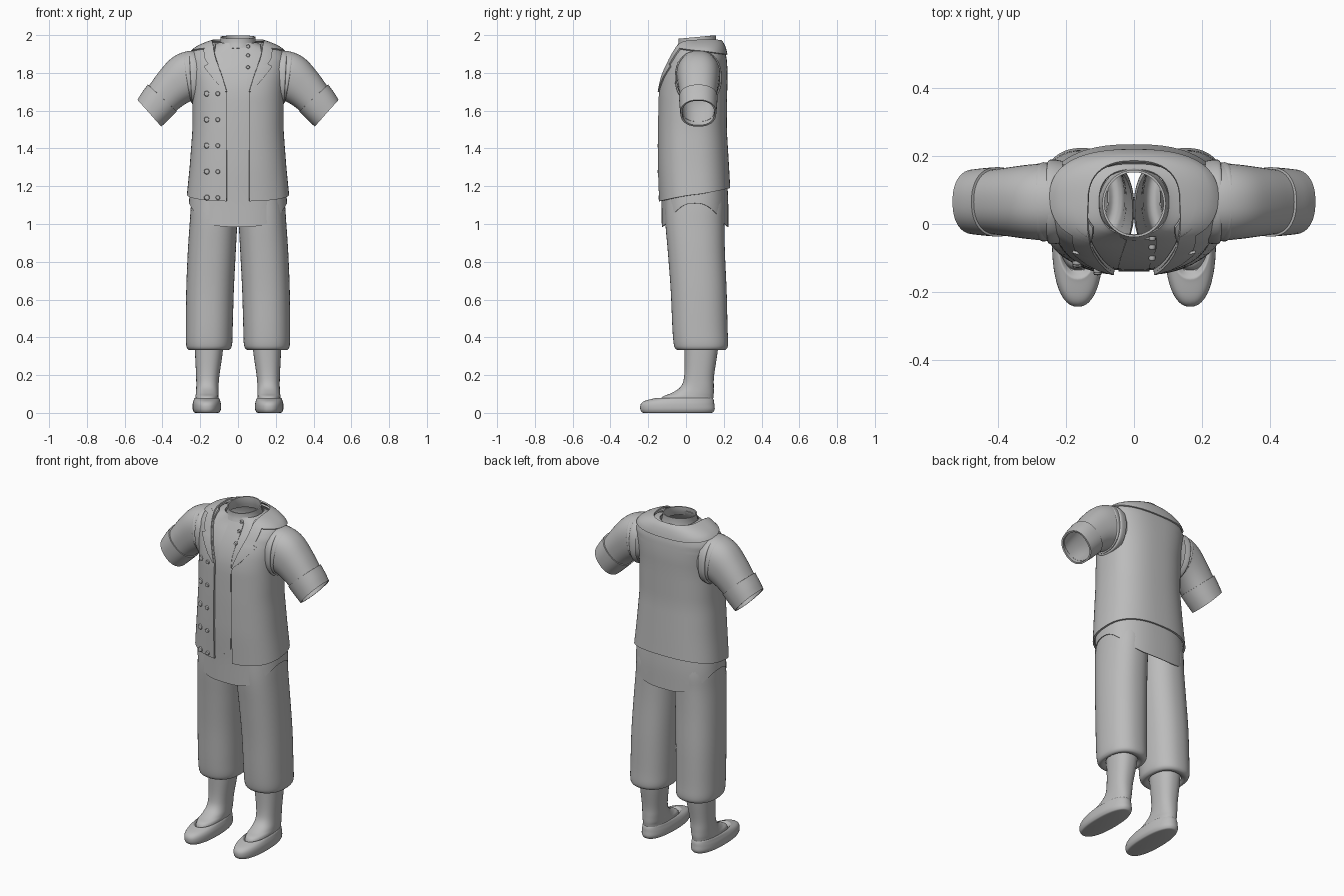
import bpy, bmesh, math
from mathutils import Vector

cube = bpy.data.objects.get("Cube")
if cube:
    bpy.data.objects.remove(cube)

mat = bpy.data.materials.new("plain_grey")
mat.use_nodes = True
GREY = (0.5, 0.5, 0.5, 1)
mat.diffuse_color = GREY
mat.node_tree.nodes["Principled BSDF"].inputs["Base Color"].default_value = GREY
parts = []
POW = 2.5  # squareness of the cross-sections


def grid(name, rows, closed=False, mirror=False, thick=0, cap=False):
    """Skin rows of points into a surface."""
    bm = bmesh.new()
    vs = [[bm.verts.new(p) for p in row] for row in rows]
    n = len(rows[0])
    for a, b in zip(vs, vs[1:]):
        for i in range(n if closed else n - 1):
            j = (i + 1) % n
            bm.faces.new((a[i], a[j], b[j], b[i]))
    if cap:
        bm.faces.new(vs[0])
        bm.faces.new(vs[-1])
    bmesh.ops.recalc_face_normals(bm, faces=bm.faces)
    mesh = bpy.data.meshes.new(name)
    bm.to_mesh(mesh)
    bm.free()
    mesh.materials.append(mat)
    ob = bpy.data.objects.new(name, mesh)
    bpy.context.collection.objects.link(ob)
    if thick:
        m = ob.modifiers.new("thickness", 'SOLIDIFY')
        m.thickness, m.offset = thick, 0
    if mirror:
        ob.modifiers.new("mirror", 'MIRROR').use_mirror_merge = False
    parts.append(ob)
    return ob


def spline(keys, steps=5):
    """Smooth curve through tuples of any length."""
    out = []
    for i in range(len(keys) - 1):
        a, b, c, d = (keys[max(0, min(k, len(keys) - 1))] for k in range(i - 1, i + 3))
        for s in range(steps):
            t = s / steps
            out.append([q + t * ((r - p) / 2 + t * (p - 2.5 * q + 2 * r - w / 2
                        + t * (1.5 * (q - r) + (w - p) / 2)))
                        for p, q, r, w in zip(a, b, c, d)])
    return out + [keys[-1]]


def oval(theta, power=POW):
    s, c = math.sin(theta), -math.cos(theta)
    return (math.copysign(abs(s) ** (2 / power), s), math.copysign(abs(c) ** (2 / power), c))


def turn(n=48):
    return [oval(math.tau * i / n, 2.3) for i in range(n)]


def upright(name, keys, **kw):
    """Loft level ovals: z, centre x, centre y, radius x, radius y."""
    rows = [[(cx + rx * u, cy + ry * v, z) for u, v in turn()]
            for z, cx, cy, rx, ry in spline(keys)]
    return grid(name, rows, closed=True, **kw)


def limb(name, keys, **kw):
    """Loft tilted ovals: x, z, downward tilt, radius across, radius in y."""
    rows = []
    for x, z, a, r, ry in spline(keys):
        rows.append([(x + r * u * math.sin(a), 0.065 + ry * v, z + r * u * math.cos(a))
                     for u, v in turn()])
    return grid(name, rows, closed=True, mirror=True, **kw)


# Torso form: z, half width, front y, back y
TORSO = [(0.9, .262, -.125, .222), (1.12, .258, -.128, .222), (1.3, .24, -.135, .212),
         (1.5, .225, -.135, .2), (1.7, .225, -.13, .202), (1.8, .235, -.11, .205),
         (1.87, .243, -.075, .2), (1.91, .22, -.05, .19), (1.94, .15, -.035, .175),
         (1.96, .09, -.03, .155)]


def lerp(keys, z):
    z = max(keys[0][0], min(z, keys[-1][0]))
    for a, b in zip(keys, keys[1:]):
        if z <= b[0]:
            t = (z - a[0]) / (b[0] - a[0])
            return [p + t * (q - p) for p, q in zip(a[1:], b[1:])]


def section(z):
    d = 0.03 if z < 1.85 else 0.008
    return [sum(v) / 3 for v in zip(*(lerp(TORSO, z + k) for k in (-d, 0, d)))]


def torso(theta, z, off=0):
    rx, yf, yb = section(z)
    u, v = oval(theta)
    lift = off * max(0, min(1, (z - 1.85) / 0.08))
    return ((rx + off) * u, (yf + yb) / 2 + ((yb - yf) / 2 + off) * v, z + lift)


def angle_at(x, z):
    r = max(-1, min(1, x / section(z)[0]))
    return math.copysign(math.asin(abs(r) ** (POW / 2)), r)


def garment(name, hem, top, edge, off, thick, rows=44, cols=72):
    """Sheet around the torso, open in front where edge(z) is above zero."""
    out = []
    for i in range(rows + 1):
        v = 1 - (1 - i / rows) ** 1.6
        z0 = hem(0) + v * (top - hem(0))
        a = angle_at(edge(z0), z0)
        row = []
        for j in range(cols + 1):
            th = a + (math.tau - 2 * a) * j / cols
            row.append(torso(th, hem(th) + v * (top - hem(th)), off))
        out.append(row)
    return grid(name, out, thick=thick)


def panel(name, keys, off, mirror=False, thick=0.008):
    """Strip lying on the chest: z, inner x, outer x."""
    rows = [[torso(angle_at(a + (b - a) * k / 8, z), z, off) for k in range(9)]
            for z, a, b in keys]
    return grid(name, rows, thick=thick, mirror=mirror)


# Shirt with curved tails, waistcoat over it
garment("shirt", lambda t: 0.985 + 0.125 * abs(math.sin(t)) ** 3, 1.958, lambda z: 0, 0, 0.004)
OPENING = [(1.0, .058), (1.7, .055), (1.8, .085), (1.9, .12), (1.95, .11)]
garment("waistcoat", lambda t: 1.155 - 0.035 * math.cos(t), 1.945,
        lambda z: lerp(OPENING, z)[0], 0.011, 0.01)
garment("back_collar", lambda t: 1.902 + 0.015 * math.cos(t), 1.952,
        lambda z: 0.115, 0.02, 0.008, rows=8)
panel("lapel", [(1.7, .054, .06), (1.74, .066, .098), (1.78, .078, .128), (1.82, .092, .158),
                (1.835, .097, .166), (1.845, .1, .145), (1.865, .107, .16), (1.89, .114, .165),
                (1.915, .118, .165), (1.93, .118, .15)], 0.02, mirror=True)
panel("shirt_placket", [(1.2 + 0.05 * k, -.045, .045) for k in range(12)]
      + [(1.82, -.04, .055), (1.88, -.03, .065), (1.93, -.02, .065)], 0.003, thick=0.004)

# Standing neckband, higher at the back
band = []
for h, r in ((1.93, .1), (1.95, .094), (1.97, .09), (1.99, .09)):
    band.append([(r * math.sin(t), 0.06 - r * 1.06 * math.cos(t),
                  h - 0.009 * math.cos(t) * (h - 1.93) / 0.06)
                 for t in (math.tau * k / 48 for k in range(48))])
grid("neckband", band, closed=True, thick=0.007)

# Sleeves, armhole trims and turned-up cuffs
limb("sleeve", [(.19, 1.79, .0, .125, .105), (.255, 1.785, .12, .127, .11),
                (.3, 1.765, .4, .122, .107), (.35, 1.72, .65, .107, .1),
                (.4, 1.665, .8, .095, .093), (.455, 1.6, .82, .087, .088)], thick=0.006)
limb("armhole_trim", [(.21, 1.775, .0, .135, .12), (.235, 1.775, .02, .141, .124),
                      (.25, 1.775, .05, .139, .122), (.252, 1.775, .05, .125, .11)])
limb("sleeve_cap", [(.25, 1.778, .1, .133, .114), (.268, 1.776, .15, .135, .116),
                    (.276, 1.773, .2, .12, .107)])
limb("cuff", [(.4, 1.667, .82, .1, .097), (.435, 1.627, .8, .096, .094),
              (.469, 1.587, .72, .09, .09)], thick=0.01)

# Trousers gathered below the knee
upright("trouser_leg", [(.345, .155, .08, .08, .09), (.333, .155, .08, .095, .115),
                        (.338, .154, .08, .112, .134), (.365, .153, .079, .122, .144),
                        (.45, .152, .074, .124, .146), (.65, .148, .067, .126, .148),
                        (.85, .139, .055, .127, .151), (1.0, .13, .047, .126, .156),
                        (1.1, .124, .046, .125, .158), (1.22, .12, .04, .115, .15)], mirror=True)

# Stockings and slip-on shoes
upright("stocking", [(.42, .153, .08, .077, .09), (.33, .154, .08, .074, .088),
                     (.2, .16, .07, .062, .079), (.14, .162, .06, .059, .087),
                     (.105, .163, .035, .06, .112), (.085, .164, .01, .061, .135),
                     (.05, .164, 0, .062, .14)], mirror=True)
upright("shoe", [(0, .165, -.045, .06, .178), (.004, .165, -.045, .068, .189),
                 (.02, .165, -.045, .075, .197), (.045, .165, -.045, .075, .195),
                 (.063, .165, -.036, .071, .184), (.076, .165, -.015, .066, .158),
                 (.078, .165, -.01, .06, .148), (.065, .165, -.01, .054, .13)],
        mirror=True, cap=True)


def button(name, x, z, r, off):
    """Shallow dome on the chest."""
    c = Vector(torso(angle_at(x, z), z, off))
    rows = [[c + Vector((r * s * math.cos(t), -h, r * s * math.sin(t)))
             for t in (math.tau * k / 16 for k in range(16))]
            for s, h in ((1, -.004), (1, .004), (.8, .008), (.1, .009))]
    grid(name, rows, closed=True, cap=True)


# Double row of waistcoat buttons on the right front, small shirt buttons
for k in range(5):
    z = 1.69 - 0.1375 * k
    button("waistcoat_button", -.155, z, .015, .016)
    button("waistcoat_button", -.1, z, .012, .016)
for z in (1.83, 1.89, 1.935):
    button("shirt_button", .052, z, .01, .005)

# Bake the modifiers, then smooth with crisp edges
bpy.ops.object.select_all(action='DESELECT')
for ob in parts:
    ob.select_set(True)
bpy.context.view_layer.objects.active = parts[0]
bpy.ops.object.convert(target='MESH')
bpy.ops.object.shade_smooth_by_angle(angle=math.radians(40))
